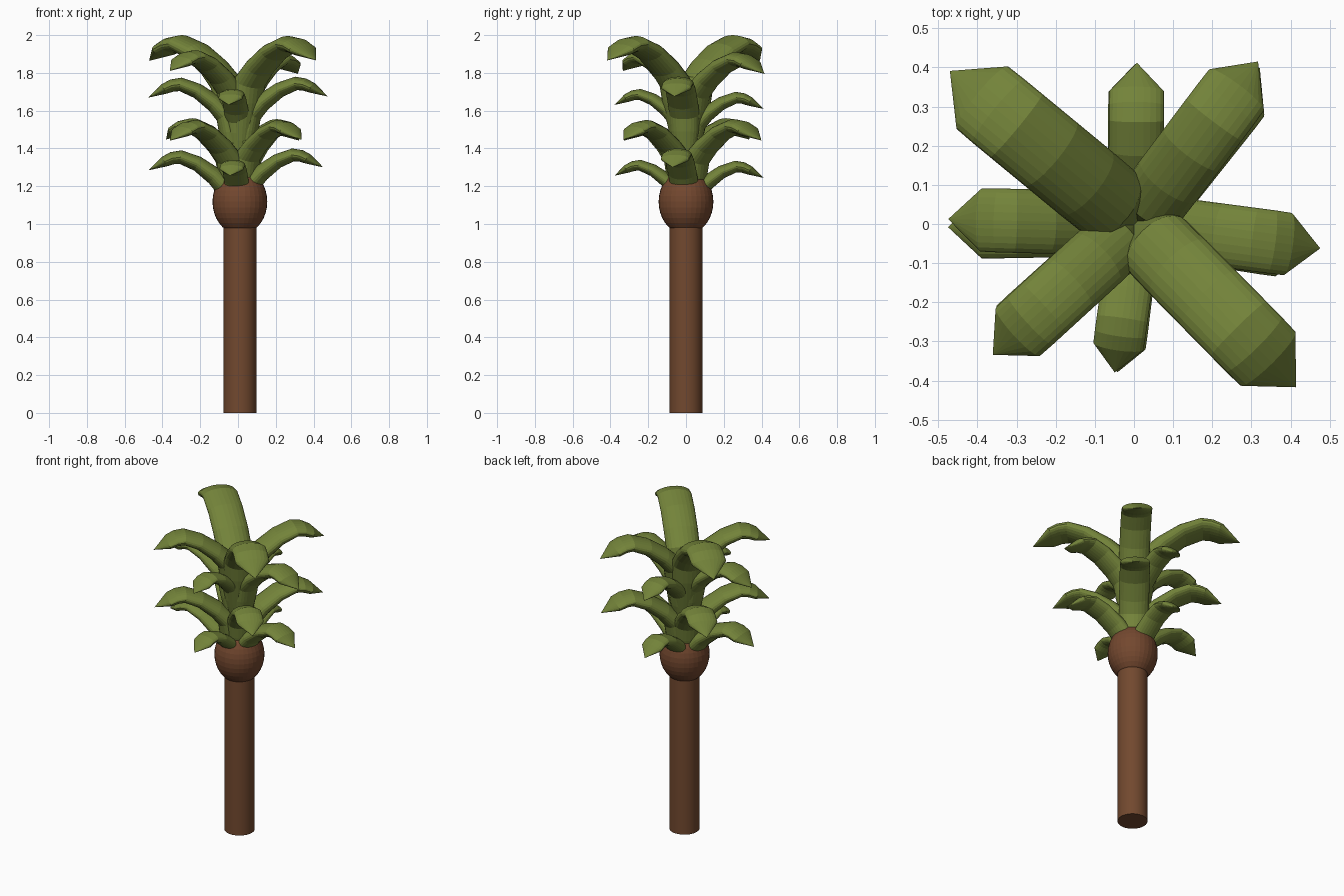
import bpy, bmesh, math
from mathutils import Vector, Matrix

if "Cube" in bpy.data.objects:
    bpy.data.objects.remove(bpy.data.objects["Cube"])


def material(name, rgb):
    m = bpy.data.materials.new(name)
    m.diffuse_color = (*rgb, 1)
    m.use_nodes = True
    m.node_tree.nodes["Principled BSDF"].inputs["Base Color"].default_value = m.diffuse_color
    return m


TRUNK = material("trunk brown", (0.168, 0.066, 0.028))
BULB = material("bulb brown", (0.172, 0.064, 0.028))
LEAF = material("leaf green", (0.172, 0.228, 0.042))


def finish(bm, name, mat, smooth=None):
    bmesh.ops.recalc_face_normals(bm, faces=bm.faces)
    me = bpy.data.meshes.new(name)
    bm.to_mesh(me)
    bm.free()
    me.materials.append(mat)
    ob = bpy.data.objects.new(name, me)
    bpy.context.collection.objects.link(ob)
    if smooth:
        bpy.ops.object.select_all(action='DESELECT')
        ob.select_set(True)
        bpy.context.view_layer.objects.active = ob
        bpy.ops.object.shade_smooth_by_angle(angle=math.radians(smooth))
    return ob


# Trunk
bm = bmesh.new()
bmesh.ops.create_cone(bm, cap_ends=True, segments=32, radius1=0.087, radius2=0.087,
                      depth=1.06, matrix=Matrix.Translation((0.011, 0, 0.53)))
finish(bm, "trunk", TRUNK, 30)

# Swollen bulb on top of the trunk
bm = bmesh.new()
bmesh.ops.create_uvsphere(bm, u_segments=32, v_segments=18, radius=0.145,
                          matrix=Matrix.Translation((0.01, 0, 1.118)) @ Matrix.Diagonal((1, 1, 1.2, 1)))
finish(bm, "trunk_bulb", BULB)

# Leaf ridge as (distance from axis, height below the peak, half thickness, half width), before scaling
RIDGE = [(-0.005, -0.45, 0.035, 0.050), (-0.005, -0.28, 0.055, 0.076), (0.02, -0.17, 0.055, 0.080),
         (0.10, -0.098, 0.047, 0.081), (0.20, -0.034, 0.040, 0.081), (0.30, 0.0, 0.036, 0.081),
         (0.36, -0.010, 0.033, 0.081), (0.405, -0.035, 0.028, 0.080)]
TIP = Vector((0.475, 0, -0.105))
N = 24


def leaf(name, angle, reach, peak):
    """Arched, fleshy leaf with an oval section and a pointed end."""
    s = reach / 0.475
    bm = bmesh.new()
    pts = [Vector((row[0], 0, row[1])) for row in RIDGE]
    rings = []
    for i, p in enumerate(pts):
        a, b = pts[max(i - 1, 0)], pts[min(i + 1, len(pts) - 1)]
        t = (b - a).normalized()
        n = Vector((-t.z, 0, t.x))
        h, w = RIDGE[i][2:]
        ring = []
        for k in range(N):
            u = math.tau * k / N
            ring.append(bm.verts.new(p + Vector((0, w * math.cos(u), 0))
                                     - n * h * (1 - math.sin(u))))
        rings.append(ring)
    for r0, r1 in zip(rings, rings[1:]):
        for k in range(N):
            bm.faces.new((r0[k], r0[(k + 1) % N], r1[(k + 1) % N], r1[k]))
    tip = bm.verts.new(TIP)
    for k in range(N):
        bm.faces.new((rings[-1][k], rings[-1][(k + 1) % N], tip))
    bm.faces.new(rings[0])
    bm.transform(Matrix.Translation((0.004, 0, peak))
                 @ Matrix.Rotation(math.radians(angle), 4, 'Z') @ Matrix.Scale(s, 4))
    finish(bm, name, LEAF)


# Four tiers: (angle, reach, peak height) for each leaf
TIERS = {
    "crown_leaf": [(140.5, 0.615, 2.0), (-45.5, 0.585, 1.995),
                   (53, 0.52, 1.91), (222.5, 0.495, 1.92)],
    "upper_leaf": [(178.5, 0.479, 1.775), (-7.5, 0.476, 1.78),
                   (89.5, 0.412, 1.70), (-98, 0.383, 1.715)],
    "middle_leaf": [(139, 0.51, 1.56), (-45, 0.47, 1.55),
                    (51.5, 0.51, 1.555), (222, 0.49, 1.55)],
    "lower_leaf": [(181, 0.479, 1.39), (-9, 0.453, 1.40),
                   (90, 0.41, 1.335), (-97, 0.382, 1.34)],
}
for tier, leaves in TIERS.items():
    for i, (angle, reach, peak) in enumerate(leaves, 1):
        leaf(f"{tier}_{i}", angle, reach, peak)
